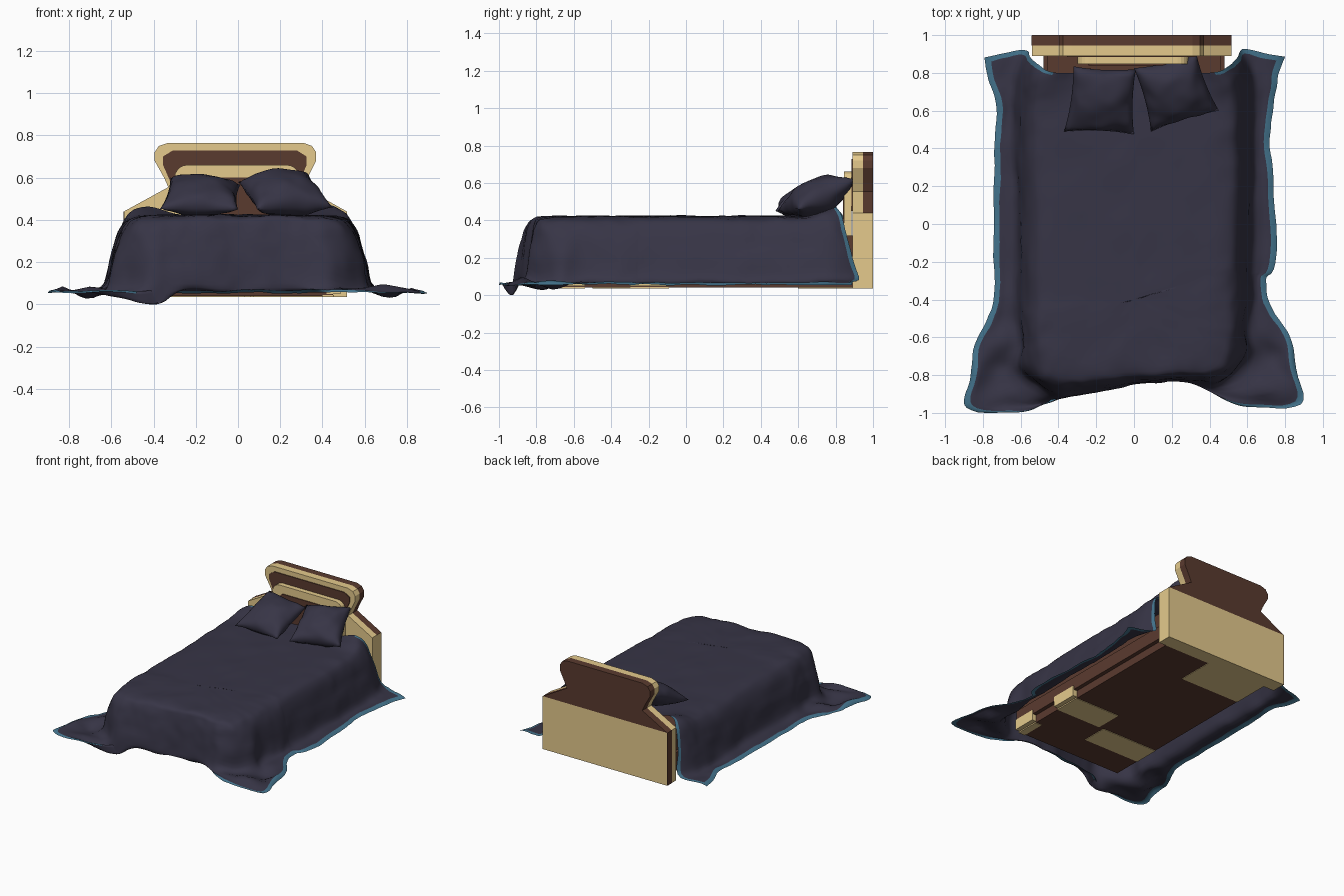
import bpy, bmesh, math
from mathutils import Vector, noise

if "Cube" in bpy.data.objects:
    bpy.data.objects.remove(bpy.data.objects["Cube"])


def material(name, rgb):
    m = bpy.data.materials.new(name)
    m.diffuse_color = (*rgb, 1)
    m.use_nodes = True
    m.node_tree.nodes["Principled BSDF"].inputs["Base Color"].default_value = m.diffuse_color
    return m


NAVY = material("navy cloth", (0.038, 0.035, 0.061))
TEAL = material("teal trim", (0.056, 0.170, 0.260))
TAN = material("tan wood", (0.780, 0.590, 0.265))
BROWN = material("brown wood", (0.102, 0.043, 0.028))


def finish(name, bm, mats, smooth=False):
    me = bpy.data.meshes.new(name)
    bm.to_mesh(me)
    bm.free()
    for m in mats:
        me.materials.append(m)
    ob = bpy.data.objects.new(name, me)
    bpy.context.collection.objects.link(ob)
    if smooth:
        for p in me.polygons:
            p.use_smooth = True
    return ob


def prism(name, pts, y0, y1, mat):
    """Extrude an xz outline from y0 to y1."""
    bm = bmesh.new()
    f = bm.faces.new([bm.verts.new((x, y0, z)) for x, z in pts])
    ext = bmesh.ops.extrude_face_region(bm, geom=[f])["geom"]
    bmesh.ops.translate(bm, vec=(0, y1 - y0, 0),
                        verts=[v for v in ext if isinstance(v, bmesh.types.BMVert)])
    bmesh.ops.recalc_face_normals(bm, faces=bm.faces)
    return finish(name, bm, [mat])


def box(name, x0, x1, y0, y1, z0, z1, mat):
    return prism(name, [(x0, z0), (x1, z0), (x1, z1), (x0, z1)], y0, y1, mat)


def arch(x0, x1, z0, z1, r, n=5):
    """Rectangle outline with rounded upper corners."""
    pts = [(x0, z0), (x1, z0)]
    for cx, a0 in ((x1 - r, 0), (x0 + r, 90)):
        for i in range(n + 1):
            a = math.radians(a0 + 90 * i / n)
            pts.append((cx + r * math.cos(a), z1 - r + r * math.sin(a)))
    return pts


def catmull(pts, subs):
    """Smooth curve through pts with subs[i] steps in each segment."""
    out = []
    for i in range(len(pts) - 1):
        p1, p2 = pts[i], pts[i + 1]
        p0 = pts[i - 1] if i else p1
        p3 = pts[i + 2] if i + 2 < len(pts) else p2
        for j in range(subs[i]):
            t = j / subs[i]
            out.append(0.5 * (2 * p1 + (p2 - p0) * t + (2 * p0 - 5 * p1 + 4 * p2 - p3) * t * t
                              + (3 * p1 - p0 - 3 * p2 + p3) * t ** 3))
    return out + [pts[-1]]


# --- bed base with tan blocks -------------------------------------------
box("base_plinth", -0.45, 0.45, -0.72, 0.89, 0.04, 0.10, BROWN)
box("base_rail", -0.48, 0.48, -0.72, 0.89, 0.10, 0.20, BROWN)
box("base_top", -0.46, 0.46, -0.70, 0.89, 0.20, 0.32, BROWN)
for k, (x0, x1, y0, y1) in enumerate([(-0.45, 0.06, 0.60, 0.89), (-0.45, 0.03, -0.50, -0.30),
                                      (0.07, 0.455, -0.30, -0.09), (0.40, 0.455, -0.725, -0.54)]):
    box(f"base_panel_{k + 1}", x0, x1, y0, y1, 0.036, 0.044, TAN)
for k, (y0, y1) in enumerate([(-0.30, -0.09), (-0.725, -0.54)]):
    box(f"side_block_{k + 1}", 0.42, 0.485, y0, y1, 0.05, 0.13, TAN)

# --- headboard ------------------------------------------------------------
outline = [(-0.54, 0.44), (-0.33, 0.555), (-0.35, 0.60), (-0.395, 0.68), (-0.395, 0.72),
           (-0.375, 0.75), (-0.33, 0.765), (0.31, 0.765), (0.35, 0.75), (0.37, 0.72),
           (0.37, 0.68), (0.33, 0.60), (0.31, 0.555), (0.515, 0.44)]
box("headboard_lower", -0.54, 0.515, 0.89, 1.0, 0.035, 0.44, TAN)
prism("headboard_front", outline, 0.89, 0.945, TAN)
prism("headboard_back", outline, 0.945, 1.0, BROWN)
box("headboard_side_strip", -0.543, -0.538, 0.945, 0.999, 0.036, 0.44, BROWN)
prism("headboard_panel", [(-0.30, 0.45), (0.28, 0.45), (0.29, 0.58), (0.325, 0.66), (0.325, 0.70),
                          (0.28, 0.728), (-0.31, 0.728), (-0.355, 0.70), (-0.355, 0.66),
                          (-0.32, 0.58)], 0.884, 0.892, BROWN)
prism("headboard_ledge", arch(-0.30, 0.29, 0.30, 0.66, 0.06), 0.846, 0.886, TAN)
prism("headboard_inset", arch(-0.24, 0.23, 0.32, 0.60, 0.04), 0.840, 0.847, BROWN)

# --- blanket: loft from the spine over a rim and wall to the hem ----------
# each row: rim x, rim y, hem x, hem y, running head left -> foot -> head right
rows = [(-.45, .80, -.80, .885), (-.48, .74, -.775, .77), (-.49, .62, -.73, .64),
        (-.49, .40, -.735, .42), (-.48, .05, -.745, .05), (-.48, -.36, -.74, -.37),
        (-.48, -.50, -.78, -.50), (-.475, -.62, -.845, -.64), (-.465, -.71, -.865, -.80),
        (-.44, -.765, -.885, -.975), (-.40, -.79, -.65, -.998), (-.33, -.80, -.48, -.96),
        (-.24, -.80, -.34, -.86), (-.12, -.79, -.15, -.83), (0, -.78, 0, -.82),
        (.12, -.775, .15, -.815), (.24, -.77, .32, -.81), (.34, -.765, .45, -.91),
        (.40, -.75, .6, -.965), (.44, -.72, .88, -.955), (.465, -.65, .855, -.74),
        (.475, -.56, .83, -.60), (.48, -.42, .72, -.42), (.48, -.28, .70, -.29),
        (.48, -.20, .75, -.20), (.49, .20, .745, .20), (.485, .42, .715, .44),
        (.49, .60, .74, .60), (.48, .74, .765, .77), (.45, .80, .80, .885)]
rings = []
last = len(rows) - 1
for i, (rx, ry, hx, hy) in enumerate(rows):
    a, b = rows[max(i - 1, 0)], rows[min(i + 1, last)]
    n = Vector((b[1] - a[1], a[0] - b[0], 0)).normalized()
    rx *= 0.955
    R, H = Vector((rx, ry, 0)), Vector((hx, hy, 0))
    S = Vector((0, min(max(rows[min(i, last - i)][1], -0.4), 0.8), 0))
    flare = min(max(((H - R).length - 0.28) / 0.2, 0), 1) if ry < 0.5 else 0
    # the sides lean out more than the foot, the left foot corner most
    side = min(abs(n.x) * 1.3, 1)
    off = 0.062 + 0.10 * side + (0.05 * min(-rx / 0.4, 1) * (1 - side) if rx < 0 else 0)
    wob = 1 + 0.15 * flare * math.sin(i * 2.6)
    head = min(max((ry - 0.6) / 0.2, 0), 1)
    B = R + n * off * wob + Vector((0, 0.05 * head, 0))
    inner = H - (H - B).normalized() * 0.032
    up = lambda p, z: Vector((p.x, p.y, max(z, 0)))
    rings.append([up(S, 0.424), up(S.lerp(R, 0.6), 0.422), up(R, 0.415 + 0.05 * head),
                  up(R + n * off * 0.5, 0.37 + 0.05 * head),
                  up(R + n * off * 0.8 * wob + Vector((0, 0.025 * head, 0)), 0.24),
                  up(B, 0.10 - 0.03 * flare),
                  up(B.lerp(inner, 0.5), 0.070 + flare * (0.045 * math.sin(i * 2.1) - 0.015)),
                  up(inner, 0.068 - 0.02 * flare * math.sin(i * 2.1)), up(H, 0.056)])
# one fold of the left foot corner reaches the floor
rings[11][6].z, rings[10][6].z = 0.0, 0.02

SUB = 6
lines = [catmull([r[k] for r in rings], [SUB] * last) for k in range(len(rings[0]))]
bm = bmesh.new()
steps = [6, 4, 4, 5, 5, 3, 4, 2]
grid = []
for i in range(len(lines[0])):
    col = []
    for k, p in enumerate(catmull([l[i] for l in lines], steps)):
        # soft wrinkles, stronger on the walls
        w = 1.0 if k < 10 else 1.6
        if k:
            p = p + (noise.noise_vector(p * 6) * 0.006 + noise.noise_vector(p * 15) * 0.003) * w
        p.z = max(p.z, 0)
        p.y = max(p.y, -1)
        col.append(bm.verts.new(p))
    grid.append(col)
K, rim = len(grid[0]) - 1, steps[0] + steps[1]
for i in range(len(grid) - 1):
    end = i < 2 or i >= len(grid) - 3
    for k in range(K):
        f = bm.faces.new((grid[i][k], grid[i][k + 1], grid[i + 1][k + 1], grid[i + 1][k]))
        f.material_index = int(k >= K - 2 or (end and k >= rim))
spine = [c[0] for c in grid]
bmesh.ops.remove_doubles(bm, verts=spine, dist=0.006)
finish("blanket", bm, [NAVY, TEAL], True)


# --- pillows: two puffed sheets between four corners ----------------------
def pillow(name, corners, puff, n=22):
    a, b, c, d = map(Vector, corners)
    nrm = (c - a).cross(d - b).normalized()
    bm = bmesh.new()
    for side in (1, -1):
        g = []
        for i in range(n + 1):
            row = []
            for j in range(n + 1):
                u, v = 2 * i / n - 1, 2 * j / n - 1
                h = ((1 - u * u) * (1 - v * v)) ** 0.55
                s = (u * (1 - 0.07 * (1 - v * v)) + 1) / 2
                t = (v * (1 - 0.07 * (1 - u * u)) + 1) / 2
                p = a.lerp(b, s).lerp(d.lerp(c, s), t) + nrm * side * puff * h
                p += noise.noise_vector(p * 11) * 0.010 * min(h * 3, 1)
                row.append(bm.verts.new(p))
            g.append(row)
        for i in range(n):
            for j in range(n):
                q = (g[i][j], g[i + 1][j], g[i + 1][j + 1], g[i][j + 1])
                bm.faces.new(q if side > 0 else q[::-1])
    bmesh.ops.remove_doubles(bm, verts=bm.verts, dist=0.0005)
    finish(name, bm, [NAVY], True)


pillow("pillow_left", [(-.37, .49, .45), (0, .475, .45), (.01, .82, .565), (-.32, .835, .60)], 0.085)
pillow("pillow_right", [(.09, .49, .45), (.45, .60, .46), (.33, .90, .62), (0, .825, .58)], 0.10)
